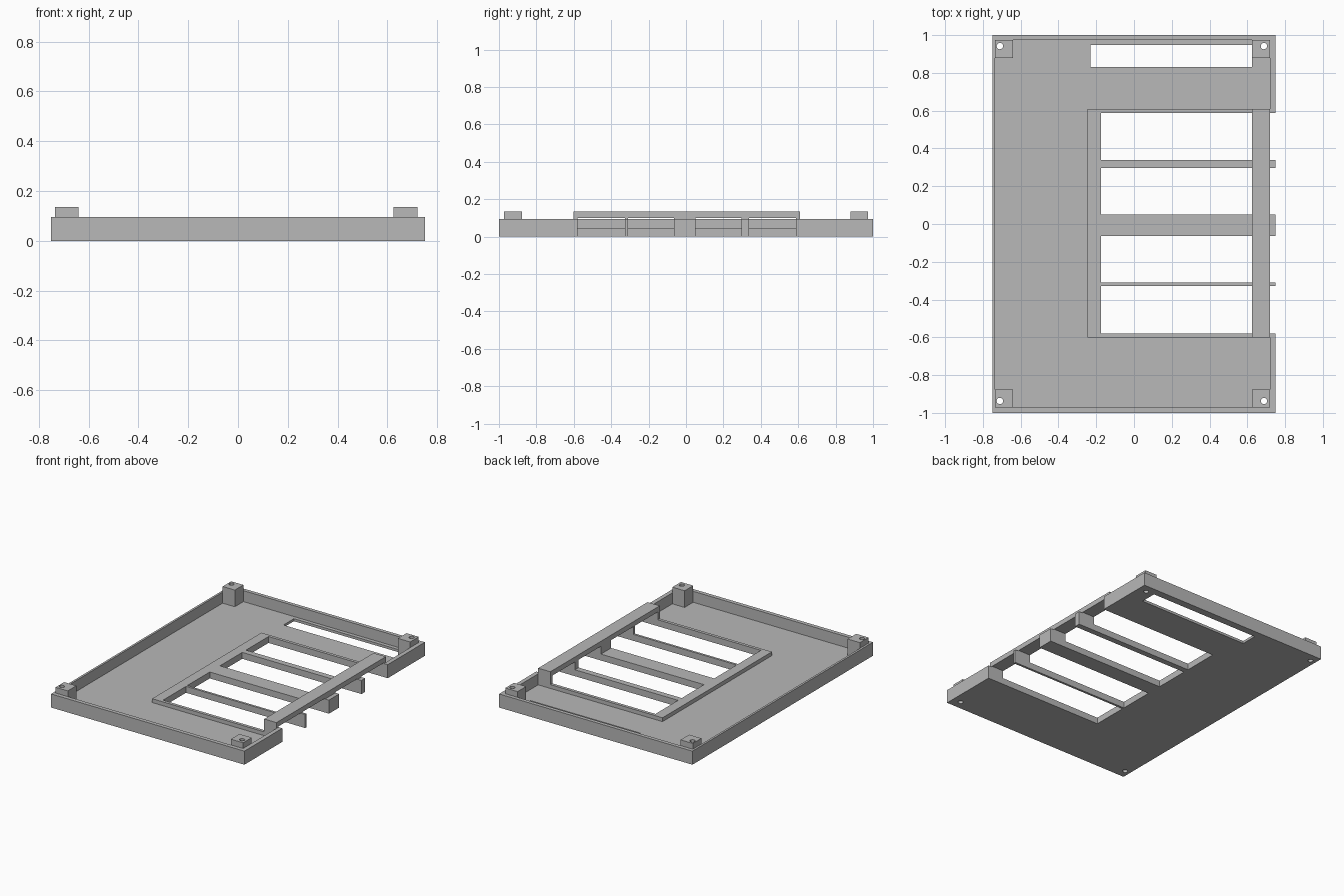
import bpy, bmesh
from mathutils import Matrix, Vector

cube = bpy.data.objects.get("Cube")
if cube:
    bpy.data.objects.remove(cube, do_unlink=True)

grey = bpy.data.materials.new("plain grey")
grey.use_nodes = True
colour = (0.48, 0.48, 0.48, 1)
grey.diffuse_color = colour
grey.node_tree.nodes["Principled BSDF"].inputs["Base Color"].default_value = colour

FLOOR, RIM, WALL, TOP = 0.018, 0.045, 0.095, 0.135
HALF_X, HALF_Y = 0.75, 1.0
IN_LEFT, IN_RIGHT, IN_FRONT, IN_BACK = -0.735, 0.72, -0.972, 0.974
POST = 0.095


def add_box(bm, x, y, z):
    lo, hi = Vector((x[0], y[0], z[0])), Vector((x[1], y[1], z[1]))
    mat = Matrix.Translation((lo + hi) / 2) @ Matrix.Diagonal((hi - lo).to_4d())
    mat[3][3] = 1
    bmesh.ops.create_cube(bm, size=1, matrix=mat)


def finish(bm, name):
    mesh = bpy.data.meshes.new(name)
    bm.to_mesh(mesh)
    bm.free()
    obj = bpy.data.objects.new(name, mesh)
    bpy.context.scene.collection.objects.link(obj)
    mesh.materials.append(grey)
    return obj


def box(name, x, y, z):
    bm = bmesh.new()
    add_box(bm, x, y, z)
    return finish(bm, name)


def cut(obj, cutter):
    mod = obj.modifiers.new("openings", 'BOOLEAN')
    mod.operation = 'DIFFERENCE'
    mod.solver = 'EXACT'
    mod.object = cutter
    bpy.context.view_layer.objects.active = obj
    bpy.ops.object.modifier_apply(modifier=mod.name)


# Tray floor and its four walls
parts = [
    box("floor", (-HALF_X, HALF_X), (-HALF_Y, HALF_Y), (0, FLOOR)),
    box("left_edge_wall", (-HALF_X, IN_LEFT), (-HALF_Y, HALF_Y), (0, WALL)),
    box("slotted_wall", (IN_RIGHT, HALF_X), (-HALF_Y, HALF_Y), (0, WALL)),
    box("front_wall", (-HALF_X, HALF_X), (-HALF_Y, IN_FRONT), (0, WALL)),
    box("back_wall", (-HALF_X, HALF_X), (IN_BACK, HALF_Y), (0, WALL)),
]

# Low frame round the slots and the tall rail over their open ends
frame_y = (-0.602, 0.61)
parts.append(box("slot_frame", (-0.245, IN_RIGHT), frame_y, (0, RIM)))
parts.append(box("slot_rail", (0.625, IN_RIGHT), frame_y, (0, TOP)))

# Corner posts, with a screw hole in each
holes = []
for side, x in (("left", IN_RIGHT - POST), ("right", IN_LEFT)):
    for end, y in (("front", IN_FRONT), ("back", IN_BACK - POST)):
        parts.append(box(f"{end}_{side}_post", (x, x + POST), (y, y + POST), (0, TOP)))
        holes.append((-0.71 if side == "right" else 0.688,
                      -0.937 if end == "front" else 0.942))

# Openings: four slots, the narrow back window and the screw holes
bm = bmesh.new()
for y in ((-0.58, -0.327), (-0.311, -0.063), (0.05, 0.297), (0.338, 0.588)):
    add_box(bm, (-0.175, 0.8), y, (-0.1, 0.1))
add_box(bm, (-0.23, 0.625), (0.832, 0.948), (-0.1, 0.06))
for x, y in holes:
    bmesh.ops.create_cone(bm, cap_ends=True, segments=24, radius1=0.017,
                          radius2=0.017, depth=0.6,
                          matrix=Matrix.Translation((x, y, 0)))
cutter = finish(bm, "openings_cutter")
cutter.hide_render = True

for part in parts:
    cut(part, cutter)
bpy.data.objects.remove(cutter, do_unlink=True)
